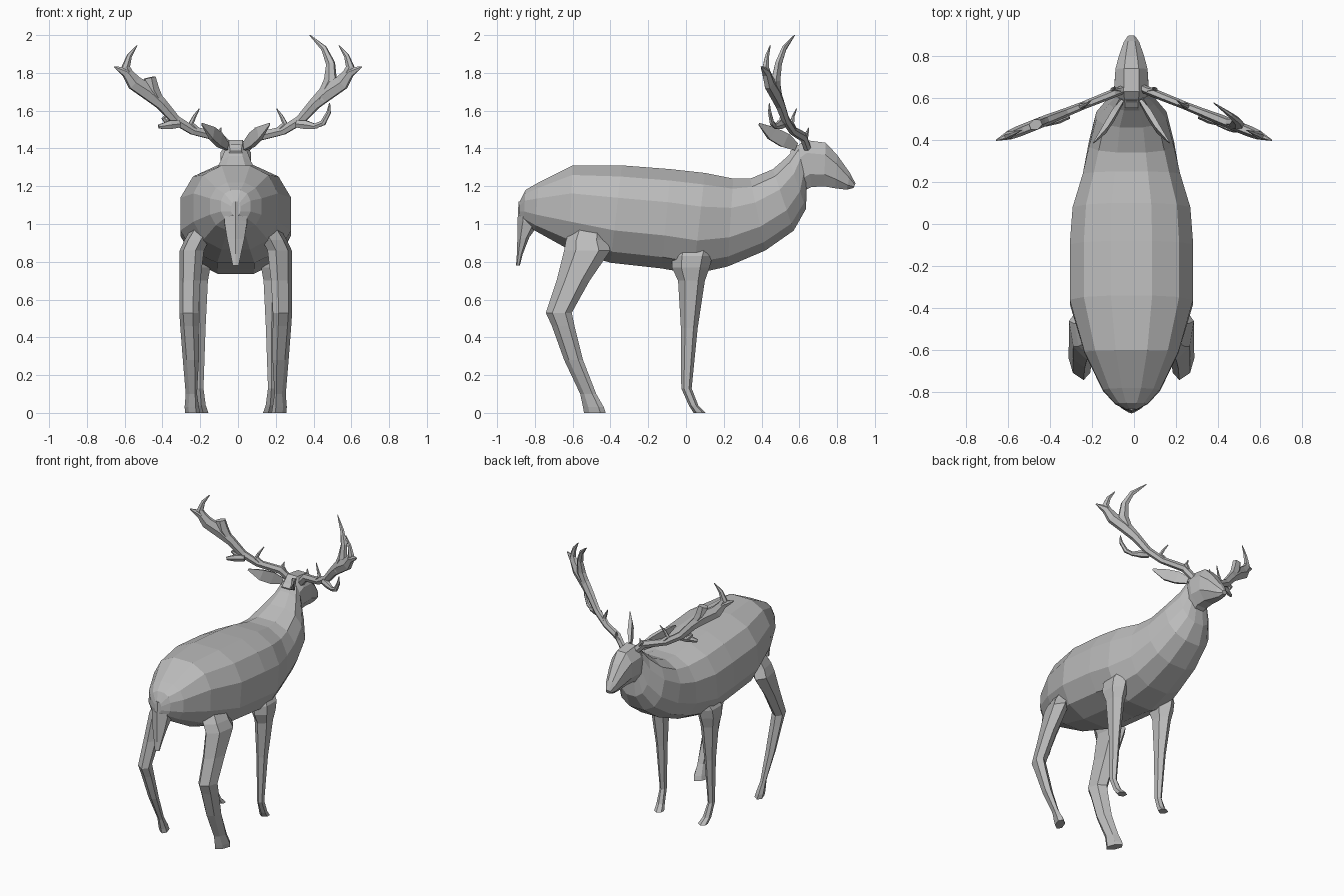
import bpy, bmesh, math
from mathutils import Vector

cube = bpy.data.objects.get("Cube")
if cube:
    bpy.data.objects.remove(cube)

AXIS = -0.012  # body centre line in x

grey = bpy.data.materials.new("plain grey")
grey.use_nodes = True
COLOUR = (0.5, 0.5, 0.5, 1)
grey.diffuse_color = COLOUR
grey.node_tree.nodes["Principled BSDF"].inputs["Base Color"].default_value = COLOUR


def oval(centre, u, v, sides, power=1.0):
    """Ring of points around centre, spanned by half axes u and v."""
    points = []
    for i in range(sides):
        a = 2 * math.pi * (i + 0.5) / sides
        c, s = math.cos(a), math.sin(a)
        c = math.copysign(abs(c) ** power, c)
        s = math.copysign(abs(s) ** power, s)
        points.append(centre + u * c + v * s)
    return points


def loft(name, rings):
    """Skin a row of equal rings and close both ends."""
    n = len(rings[0])
    verts = [p for ring in rings for p in ring]
    faces = [list(range(n))[::-1], list(range(len(verts) - n, len(verts)))]
    for r in range(len(rings) - 1):
        for i in range(n):
            j = (i + 1) % n
            faces.append([r * n + i, r * n + j, (r + 1) * n + j, (r + 1) * n + i])
    mesh = bpy.data.meshes.new(name)
    mesh.from_pydata(verts, [], faces)
    mesh.materials.append(grey)
    bpy.context.collection.objects.link(bpy.data.objects.new(name, mesh))
    # consistent outward normals
    bm = bmesh.new()
    bm.from_mesh(mesh)
    bmesh.ops.recalc_face_normals(bm, faces=bm.faces)
    bm.to_mesh(mesh)
    bm.free()


def side_loft(name, sections, sides, power):
    """Sections: top y, top z, bottom y, bottom z, half width."""
    rings = []
    for ty, tz, by, bz, w in sections:
        top, low = Vector((AXIS, ty, tz)), Vector((AXIS, by, bz))
        rings.append(oval((top + low) / 2, Vector((w, 0, 0)), (top - low) / 2 * 1.03, sides, power))
    loft(name, rings)


# Torso and neck, then the head
side_loft("body", [
    (-.88, 1.12, -.885, 1.04, .025), (-.85, 1.18, -.86, 1.01, .08),
    (-.78, 1.22, -.80, .965, .14), (-.60, 1.31, -.62, .865, .23),
    (-.34, 1.31, -.40, .795, .302), (-.08, 1.29, -.13, .765, .302),
    (.10, 1.27, .04, .735, .288), (.25, 1.24, .22, .775, .238),
    (.34, 1.24, .42, .86, .208), (.46, 1.29, .57, .965, .172),
    (.54, 1.36, .635, 1.08, .11), (.59, 1.42, .64, 1.2, .075)], 12, .83)
side_loft("head", [
    (.55, 1.39, .62, 1.17, .07), (.63, 1.45, .665, 1.19, .088),
    (.74, 1.435, .73, 1.195, .082), (.80, 1.37, .79, 1.185, .065),
    (.87, 1.27, .85, 1.18, .04), (.897, 1.215, .887, 1.19, .018)], 8, .9)

# Tail hanging from the rump
side_loft("tail", [
    (-.78, 1.12, -.885, 1.12, .06), (-.78, 1.0, -.89, 1.02, .07),
    (-.83, .93, -.892, .92, .053), (-.865, .84, -.895, .84, .032),
    (-.88, .78, -.90, .78, .018)], 6, 1)


def leg(name, side, sections, skew):
    """Sections: height, y range, x range; skew turns the back edge inward."""
    rings = []
    for z, y0, y1, x0, x1 in sections:
        centre = Vector((AXIS + side * (x0 + x1) / 2, (y0 + y1) / 2, z))
        rings.append(oval(centre, Vector((side * (x1 - x0) / 2, 0, 0)),
                          Vector((side * skew, (y1 - y0) / 2, 0)), 6))
    loft(name, rings)


HIND = [(1.0, -.60, -.42, .09, .22), (.915, -.635, -.42, .14, .27),
        (.86, -.645, -.40, .17, .295), (.70, -.685, -.51, .19, .295),
        (.53, -.742, -.605, .2, .295), (.46, -.71, -.59, .2, .29),
        (.28, -.645, -.545, .2, .275), (.10, -.56, -.475, .212, .258),
        (.03, -.545, -.435, .2, .265), (0, -.54, -.425, .195, .262)]
FRONT = [(.90, -.06, .16, .12, .22), (.83, -.075, .14, .12, .265),
         (.77, -.075, .125, .125, .265), (.70, -.042, .10, .14, .25),
         (.45, -.027, .062, .155, .225), (.13, -.025, .03, .168, .21),
         (.04, .015, .065, .155, .21), (0, .04, .105, .14, .205)]

# Antler parts and ears share a tapering tube
NORMAL = Vector((.37, .93, 0))


def tube(name, side, points, thickness=.75, normal=NORMAL, shift=0, sides=6):
    """Points: x, y, z, half width; flattened along the normal."""
    n = Vector((normal.x * side, normal.y, normal.z)).normalized()
    path = [Vector((side * x + shift, y, z)) for x, y, z, r in points]
    rings = []
    for i, p in enumerate(path):
        t = path[min(i + 1, len(path) - 1)] - path[max(i - 1, 0)]
        u = t.cross(n).normalized()
        r = points[i][3]
        rings.append(oval(p, u * r, n * min(r * thickness, .026), sides))
    loft(name, rings)


def flat(points, back=0):
    """Place x, z, radius points on the slanted antler plane."""
    return [(x, .66 - back - .4 * x, z, r) for x, z, r in points]


BEAM = flat([(.04, 1.40, .026), (.10, 1.462, .028), (.24, 1.495, .025),
             (.33, 1.55, .028), (.405, 1.635, .034), (.475, 1.70, .048),
             (.55, 1.748, .044), (.592, 1.805, .03), (.655, 1.832, .004)])
UPPER = flat([(.565, 1.77, .03), (.595, 1.83, .025), (.575, 1.89, .015), (.535, 1.945, .003)])
SPUR = flat([(.21, 1.49, .02), (.25, 1.53, .018), (.23, 1.57, .01)]) + [(.205, .585, 1.61, .003)]
BROW = [(.07, .63, 1.44, .02), (.10, .64, 1.48, .014), (.09, .65, 1.51, .003)]
SIDE_TINE = flat([(.31, 1.53, .022), (.36, 1.525, .026), (.42, 1.515, .012)], .02)
LONG_TINE = flat([(.40, 1.515, .014), (.45, 1.535, .017), (.48, 1.59, .013), (.485, 1.64, .003)], .025)
INNER = [(.44, .48, 1.66, .03), (.49, .475, 1.76, .038), (.49, .49, 1.85, .026),
         (.455, .52, 1.93, .017), (.38, .575, 2.0, .003)]
STUMP = flat([(.42, 1.65, .03), (.455, 1.71, .042), (.468, 1.775, .034)])
SMALL = flat([(.37, 1.535, .016), (.395, 1.56, .012), (.375, 1.585, .003)])
EAR = [(.045, .58, 1.41, .03), (.085, .52, 1.445, .055),
       (.125, .455, 1.48, .05), (.18, .387, 1.53, .008)]

for label, side in (("left", 1), ("right", -1)):
    leg(label + "_hind_leg", side, HIND, .02)
    leg(label + "_front_leg", side, FRONT, 0)
    tube(label + "_ear", side, EAR, .35, Vector((.7, .6, -.2)), AXIS, 4)
    for part, points in (("beam", BEAM), ("upper_tine", UPPER), ("spur", SPUR),
                         ("brow_tine", BROW), ("side_tine", SIDE_TINE)):
        tube(label + "_antler_" + part, side, points)

# Tines that differ between the two antlers
tube("left_antler_inner_tine", 1, INNER)
tube("left_antler_long_tine", 1, LONG_TINE)
tube("right_antler_stump", -1, STUMP)
tube("right_antler_small_tine", -1, SMALL)
